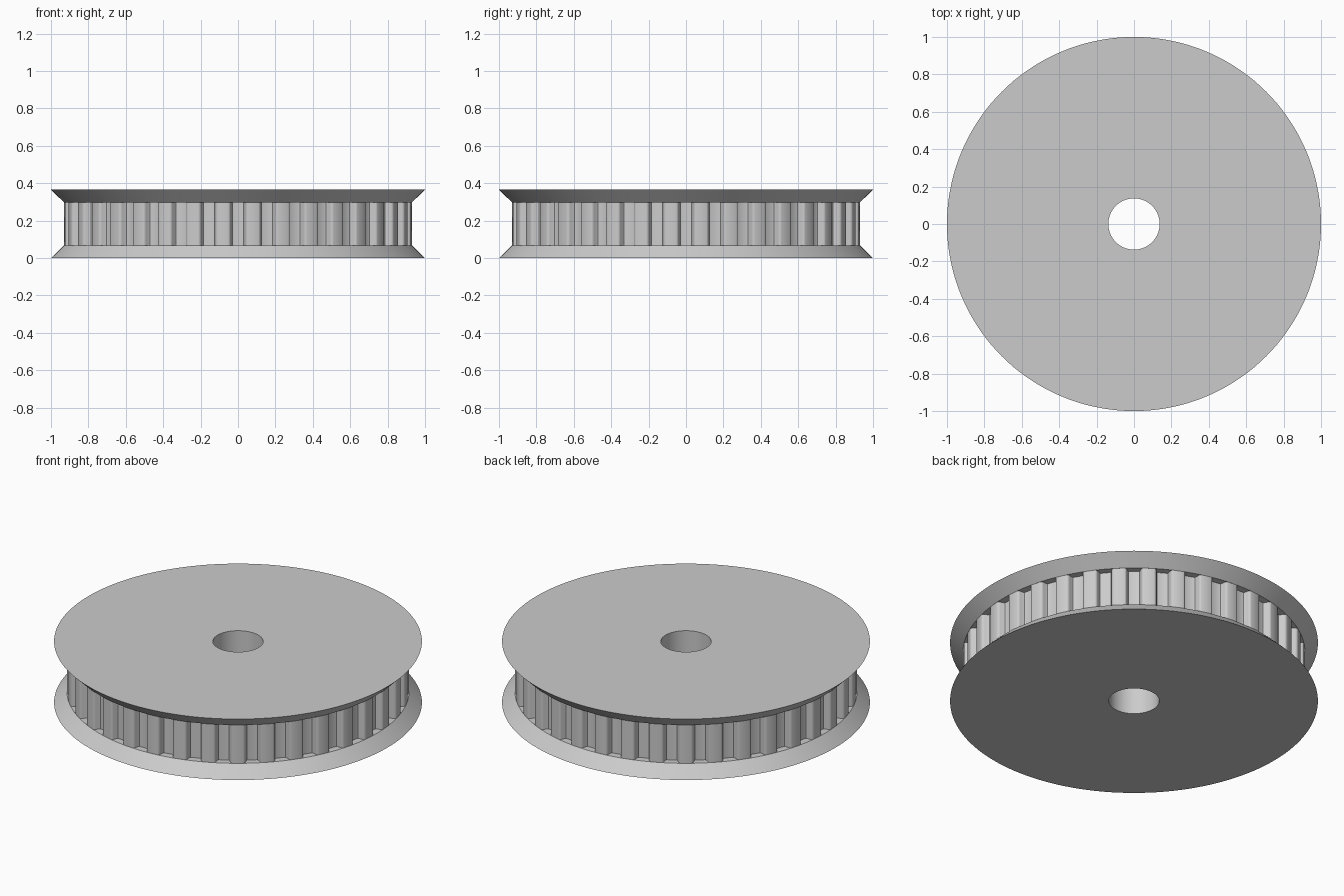
import bpy, bmesh, math

if "Cube" in bpy.data.objects:
    bpy.data.objects.remove(bpy.data.objects["Cube"], do_unlink=True)

HEIGHT, LIP = 0.366, 0.068        # overall height, flange height
BORE, RIM, CORE = 0.137, 0.931, 0.875
TEETH, SEGMENTS = 36, 144

grey = bpy.data.materials.new("light grey")
grey.use_nodes = True
grey.diffuse_color = (0.6, 0.6, 0.6, 1)
grey.node_tree.nodes["Principled BSDF"].inputs["Base Color"].default_value = (0.6, 0.6, 0.6, 1)


def ring_solid(name, loops):
    """Join equal-length loops of points into a closed ring."""
    bm = bmesh.new()
    rows = [[bm.verts.new(p) for p in loop] for loop in loops]
    n = len(rows[0])
    for a, b in zip(rows, rows[1:] + rows[:1]):
        for i in range(n):
            j = (i + 1) % n
            bm.faces.new((a[i], a[j], b[j], b[i]))
    bmesh.ops.recalc_face_normals(bm, faces=bm.faces[:])
    mesh = bpy.data.meshes.new(name)
    bm.to_mesh(mesh)
    bm.free()
    mesh.materials.append(grey)
    obj = bpy.data.objects.new(name, mesh)
    bpy.context.collection.objects.link(obj)
    bpy.ops.object.select_all(action="DESELECT")
    obj.select_set(True)
    bpy.context.view_layer.objects.active = obj
    bpy.ops.object.shade_smooth_by_angle(angle=math.radians(30))
    return obj


def circle(points, z):
    return [(r * math.cos(a), r * math.sin(a), z) for r, a in points]


# Spool: bore, core and the two conical flanges
angles = [2 * math.pi * i / SEGMENTS for i in range(SEGMENTS)]
profile = [(BORE, 0), (1, 0), (RIM, LIP), (CORE, LIP)]
profile += [(r, HEIGHT - z) for r, z in reversed(profile)]
ring_solid("flanged_spool", [circle([(r, a) for a in angles], z) for r, z in profile])

# Toothed rim: one groove outline (sideways offset, depth), repeated around
half = [(0.053, 0), (0.047, 0.002), (0.042, 0.007), (0.039, 0.014),
        (0.034, 0.034), (0.031, 0.039), (0.025, 0.041)]
groove = [(-x, d) for x, d in half] + [(x, d) for x, d in reversed(half)]
outline = []
for t in range(TEETH):
    centre = 2 * math.pi * t / TEETH
    outline += [(RIM - d, centre + x / RIM) for x, d in groove]
inner = [(CORE - 0.02, a) for r, a in outline]
low, high = LIP - 0.008, HEIGHT - LIP + 0.008
ring_solid("toothed_rim", [circle(inner, low), circle(outline, low),
                           circle(outline, high), circle(inner, high)])
